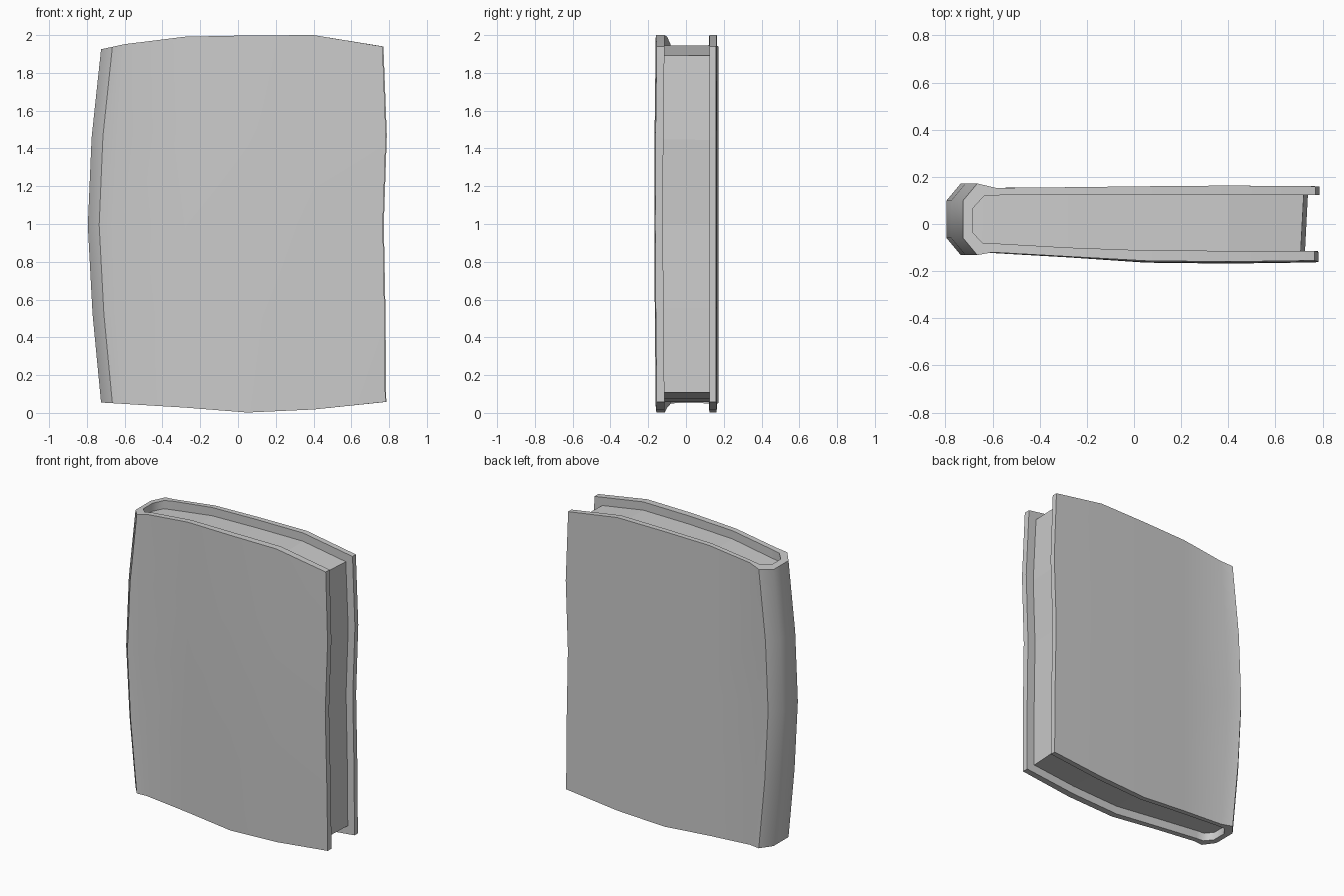
import bpy, bmesh, math

if "Cube" in bpy.data.objects:
    bpy.data.objects.remove(bpy.data.objects["Cube"])

TOP = [(-0.725, 1.925), (-0.6, 1.952), (-0.26, 1.994), (0.05, 1.998), (0.4, 2.0), (0.78, 1.94)]
BOTTOM = [(-0.725, 0.055), (-0.28, 0.028), (0.05, 0.002), (0.4, 0.018), (0.78, 0.058)]
ROWS = [0, 0.25, 0.5, 0.75, 1]
SPINE_BULGE = [0, -0.045, -0.07, -0.05, 0]
EDGE_WAVE = [0, -0.004, -0.013, 0.003, -0.015]
FRONT_BULGE = [0, -0.005, -0.008, -0.006, 0]


def lerp_curve(curve, x):
    if x <= curve[0][0]:
        return curve[0][1]
    for (x0, z0), (x1, z1) in zip(curve, curve[1:]):
        if x <= x1:
            return z0 + (z1 - z0) * (x - x0) / (x1 - x0)
    return curve[-1][1]


def clamp(v):
    return max(0.0, min(1.0, v))


def warped(x, y, row, inset):
    z0 = lerp_curve(BOTTOM, x) + inset
    z1 = lerp_curve(TOP, x) - inset
    z = z0 + (z1 - z0) * ROWS[row]
    dx = SPINE_BULGE[row] * clamp((-x - 0.3) / 0.36)
    dx += EDGE_WAVE[row] * clamp((x - 0.4) / 0.3)
    dy = FRONT_BULGE[row] * clamp((x + 0.5) / 0.5) if y < -0.07 else 0
    return (x + dx, y + dy, z)


def slab(name, pairs, inset):
    """Solid strip between two outlines, lofted upward through the rows."""
    bm = bmesh.new()
    grid = [[[bm.verts.new(warped(*p, r, inset)) for p in pair] for pair in pairs]
            for r in range(len(ROWS))]
    n = len(pairs)
    for r in range(len(ROWS) - 1):
        lo, hi = grid[r], grid[r + 1]
        for i in range(n - 1):
            for s in (0, 1):
                bm.faces.new((lo[i][s], lo[i + 1][s], hi[i + 1][s], hi[i][s]))
        for i in (0, n - 1):
            bm.faces.new((lo[i][0], lo[i][1], hi[i][1], hi[i][0]))
    for row in (grid[0], grid[-1]):
        for i in range(n - 1):
            bm.faces.new((row[i][0], row[i + 1][0], row[i + 1][1], row[i][1]))
    bmesh.ops.recalc_face_normals(bm, faces=bm.faces)
    mesh = bpy.data.meshes.new(name)
    bm.to_mesh(mesh)
    bm.free()
    obj = bpy.data.objects.new(name, mesh)
    bpy.context.collection.objects.link(obj)
    return obj


# Cover: (outer, inner) points from back board, around the spine, to front board
cover = slab("cover", [
    ((0.785, 0.16), (0.785, 0.124)),
    ((0.4, 0.163), (0.4, 0.124)),
    ((0.05, 0.16), (0.05, 0.124)),
    ((-0.28, 0.156), (-0.28, 0.122)),
    ((-0.585, 0.153), (-0.57, 0.122)),
    ((-0.665, 0.172), (-0.635, 0.12)),
    ((-0.725, 0.1), (-0.685, 0.065)),
    ((-0.725, -0.06), (-0.685, -0.035)),
    ((-0.665, -0.132), (-0.64, -0.083)),
    ((-0.6, -0.12), (-0.58, -0.083)),
    ((-0.28, -0.138), (-0.28, -0.1)),
    ((0.05, -0.156), (0.05, -0.112)),
    ((0.4, -0.16), (0.4, -0.114)),
    ((0.78, -0.155), (0.78, -0.114)),
], 0)
bpy.context.view_layer.objects.active = cover
cover.select_set(True)
bpy.ops.object.shade_smooth_by_angle(angle=math.radians(50))

# Page block: (back, front) points from spine to fore edge, slightly sunk into the boards
slab("pages", [
    ((-0.69, 0.068), (-0.69, -0.038)),
    ((-0.638, 0.123), (-0.643, -0.087)),
    ((-0.28, 0.126), (-0.28, -0.104)),
    ((0.05, 0.128), (0.05, -0.116)),
    ((0.4, 0.128), (0.4, -0.118)),
    ((0.735, 0.128), (0.722, -0.118)),
], 0.056)
